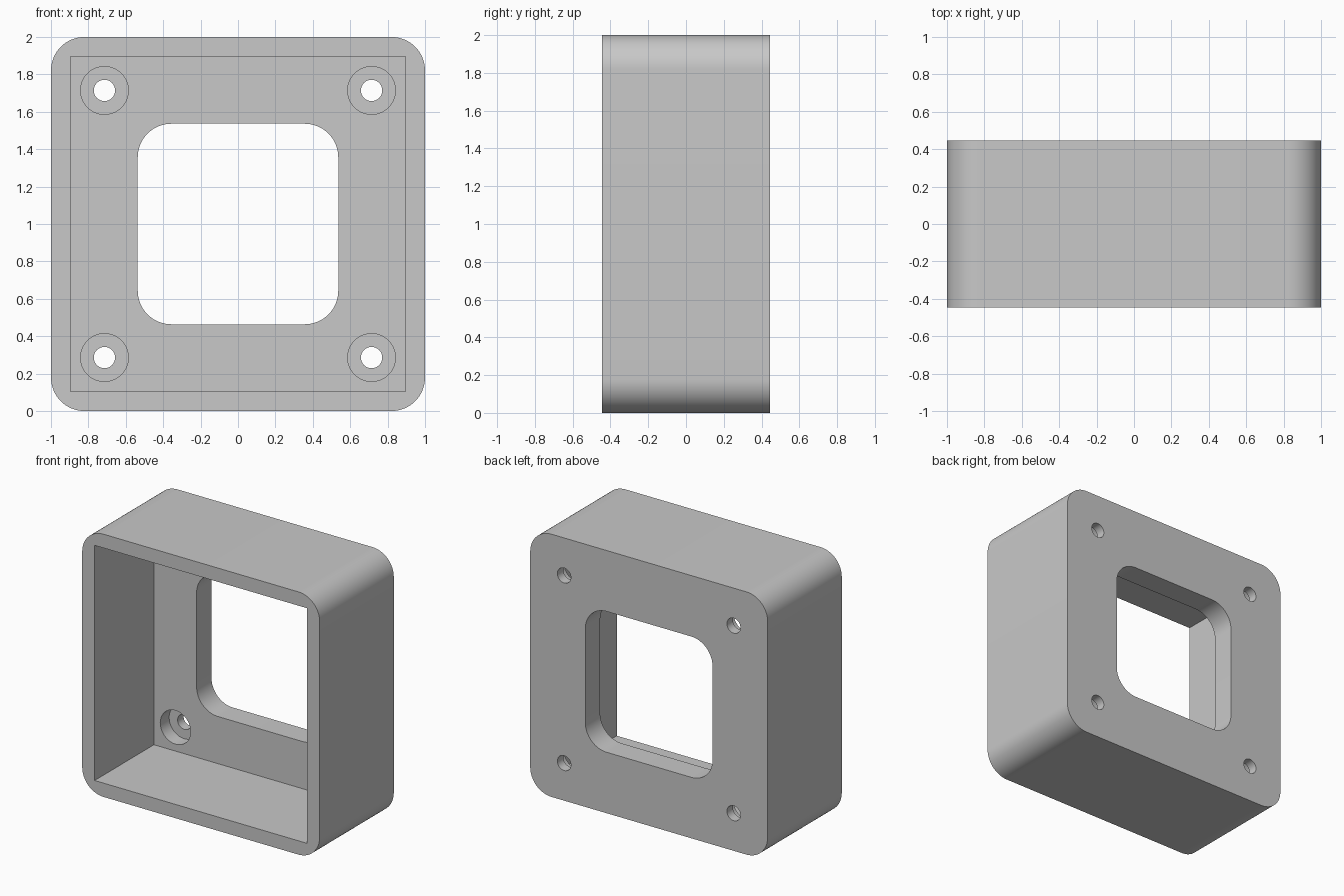
import bpy, bmesh, math

cube = bpy.data.objects.get("Cube")
if cube:
    bpy.data.objects.remove(cube, do_unlink=True)

HALF_DEPTH = 0.446
CAVITY_BACK = HALF_DEPTH - 0.179   # inner face of the back wall
HOLE_OFFSET = 0.714
OVER = 0.05                        # cutter overshoot

grey = bpy.data.materials.new("light grey")
grey.use_nodes = True
colour = (0.58, 0.58, 0.58, 1)
grey.diffuse_color = colour
grey.node_tree.nodes["Principled BSDF"].inputs["Base Color"].default_value = colour


def rounded_square(half, radius, steps=16):
    """Outline in x and z, counter-clockwise."""
    if radius == 0:
        return [(half, half), (-half, half), (-half, -half), (half, -half)]
    c = half - radius
    points = []
    for quarter, (sx, sz) in enumerate([(1, 1), (-1, 1), (-1, -1), (1, -1)]):
        for i in range(steps + 1):
            a = (quarter + i / steps) * math.pi / 2
            points.append((sx * c + radius * math.cos(a), sz * c + radius * math.sin(a)))
    return points


def circle(radius, sides=40):
    return [(radius * math.cos(i * math.tau / sides), radius * math.sin(i * math.tau / sides))
            for i in range(sides)]


def prism(name, outline, y0, y1, cx=0, cz=1):
    """Extrude an x/z outline along y."""
    bm = bmesh.new()
    face = bm.faces.new([bm.verts.new((cx + x, y0, cz + z)) for x, z in outline])
    extruded = bmesh.ops.extrude_face_region(bm, geom=[face])["geom"]
    bmesh.ops.translate(bm, vec=(0, y1 - y0, 0),
                        verts=[v for v in extruded if isinstance(v, bmesh.types.BMVert)])
    bmesh.ops.recalc_face_normals(bm, faces=bm.faces)
    mesh = bpy.data.meshes.new(name)
    bm.to_mesh(mesh)
    bm.free()
    mesh.materials.append(grey)
    obj = bpy.data.objects.new(name, mesh)
    bpy.context.collection.objects.link(obj)
    return obj


# Rounded square housing
housing = prism("housing", rounded_square(1, 0.179), -HALF_DEPTH, HALF_DEPTH)

# Front cavity and the window through the back wall
cutters = [
    prism("cavity_cutter", rounded_square(0.895, 0), -HALF_DEPTH - OVER, CAVITY_BACK),
    prism("window_cutter", rounded_square(0.536, 0.179), CAVITY_BACK - OVER, HALF_DEPTH + OVER),
]

# Counterbored screw holes at the four corners
for sx in (-1, 1):
    for sz in (-1, 1):
        x, z = sx * HOLE_OFFSET, 1 + sz * HOLE_OFFSET
        cutters.append(prism("counterbore_cutter", circle(0.128),
                             CAVITY_BACK - OVER, CAVITY_BACK + 0.107, x, z))
        cutters.append(prism("screw_hole_cutter", circle(0.057),
                             CAVITY_BACK - OVER, HALF_DEPTH + OVER, x, z))

# Cut, apply and remove the cutters
bpy.context.view_layer.objects.active = housing
for cutter in cutters:
    cutter.hide_render = True
    cut = housing.modifiers.new(cutter.name, 'BOOLEAN')
    cut.operation = 'DIFFERENCE'
    cut.solver = 'EXACT'
    cut.object = cutter
    bpy.ops.object.modifier_apply(modifier=cut.name)
    bpy.data.objects.remove(cutter, do_unlink=True)

# Smooth rounded corners with sharp rims
bpy.ops.object.select_all(action='DESELECT')
housing.select_set(True)
bpy.ops.object.shade_smooth_by_angle(angle=math.radians(30))
